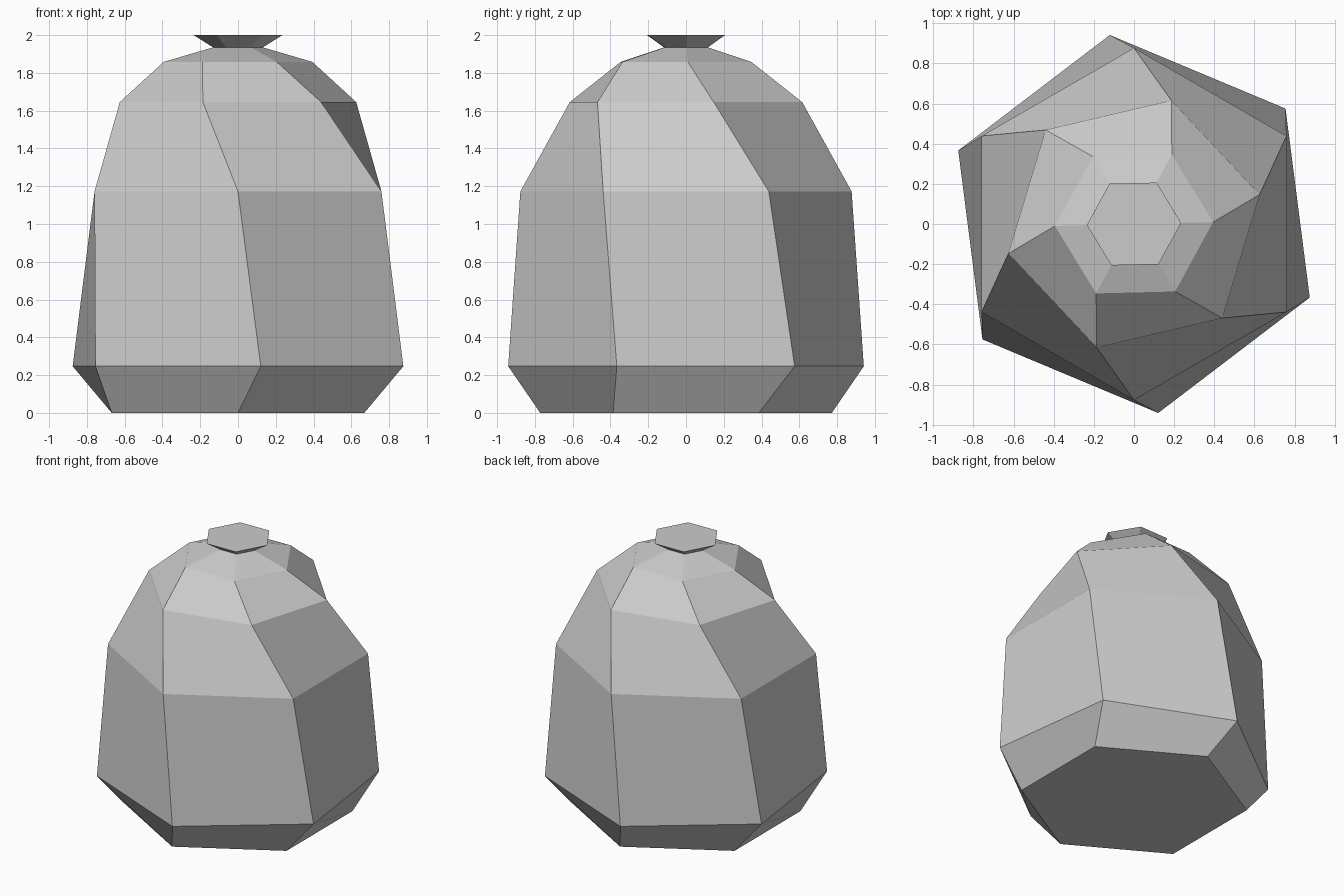
import bpy, bmesh
from math import cos, sin, radians

cube = bpy.data.objects.get("Cube")
if cube:
    bpy.data.objects.remove(cube)

SIDES = 6

# Plain grey used on the whole sack
grey = bpy.data.materials.new("plain grey")
grey.use_nodes = True
grey.diffuse_color = (0.6, 0.6, 0.6, 1)
bsdf = next(n for n in grey.node_tree.nodes if n.type == 'BSDF_PRINCIPLED')
bsdf.inputs["Base Color"].default_value = grey.diffuse_color

# Hexagonal cross-sections: height, radius, twist in degrees
sections = [
    (0.0, 0.772, 0),       # base
    (0.247, 0.949, 7.3),   # widest belly
    (1.172, 0.877, 0),     # waist
    (1.645, 0.643, -16.8), # shoulder
    (1.858, 0.394, -28.6), # upper shoulder
    (1.935, 0.132, -28.6), # tied neck
    (2.0, 0.235, -28.6),   # flared mouth
]

bm = bmesh.new()
rings = []
for z, radius, twist in sections:
    angles = [radians(-90 + twist + 360 * i / SIDES) for i in range(SIDES)]
    rings.append([bm.verts.new((radius * cos(a), radius * sin(a), z)) for a in angles])

# Twisted walls; the corner order makes each one fold from low right to high left
for low, high in zip(rings, rings[1:]):
    for i in range(SIDES):
        j = (i + 1) % SIDES
        bm.faces.new((low[j], high[j], high[i], low[i]))

# Closed bottom and top
bm.faces.new(rings[0][::-1])
bm.faces.new(rings[-1])

mesh = bpy.data.meshes.new("tied_sack")
bm.to_mesh(mesh)
bm.free()
mesh.materials.append(grey)
sack = bpy.data.objects.new("tied_sack", mesh)
bpy.context.collection.objects.link(sack)
